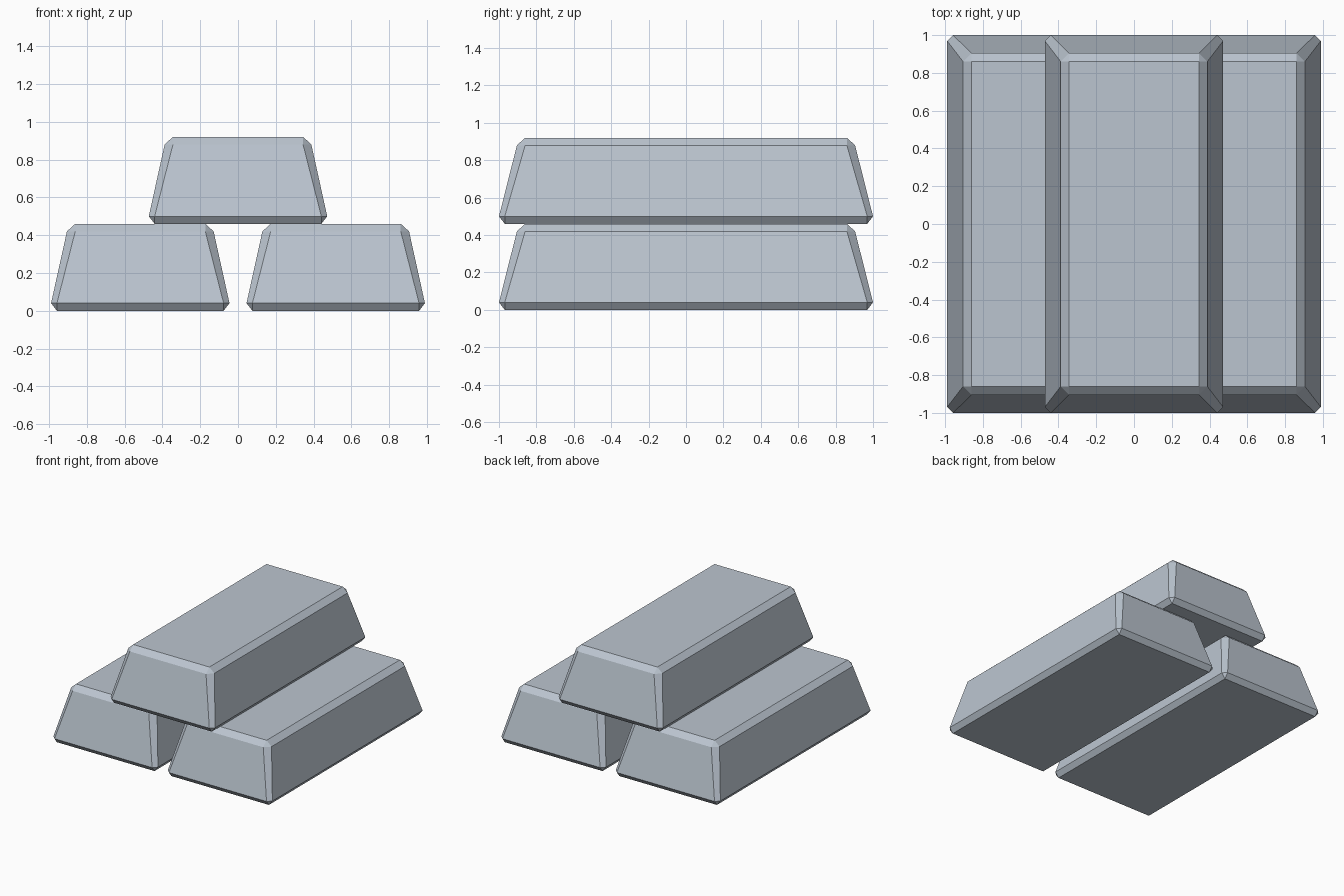
import bpy
import bmesh
import math

cube = bpy.data.objects.get("Cube")
if cube:
    bpy.data.objects.remove(cube, do_unlink=True)

# Cool silver-grey metal
metal = bpy.data.materials.new("silver_grey")
metal.use_nodes = True
colour = (0.50, 0.56, 0.63, 1.0)
metal.diffuse_color = colour
metal.node_tree.nodes["Principled BSDF"].inputs["Base Color"].default_value = colour

# Half width, half length, height and chamfer of each level of an ingot
LEVELS = [
    (0.441, 0.969, 0.0, 0.0),
    (0.472, 1.0, 0.04, 0.031),
    (0.388, 0.904, 0.42, 0.044),
    (0.344, 0.86, 0.46, 0.0),
]


def ingot(name, x, z):
    """Tapered bar with chamfered edges and corners."""
    bm = bmesh.new()
    for half_w, half_l, height, cut in LEVELS:
        corners = {(half_w - cut, half_l), (half_w, half_l - cut)}
        for px, py in sorted(corners):
            for sx in (-1, 1):
                for sy in (-1, 1):
                    bm.verts.new((sx * px, sy * py, height))
    bmesh.ops.convex_hull(bm, input=bm.verts)
    # Merge the hull triangles back into clean flat panels
    bmesh.ops.dissolve_limit(bm, angle_limit=math.radians(2),
                             verts=bm.verts, edges=bm.edges)
    bmesh.ops.recalc_face_normals(bm, faces=bm.faces)
    mesh = bpy.data.meshes.new(name)
    bm.to_mesh(mesh)
    bm.free()
    mesh.materials.append(metal)
    obj = bpy.data.objects.new(name, mesh)
    obj.location = (x, 0, z)
    bpy.context.collection.objects.link(obj)


# Two ingots side by side with a third resting across the gap
ingot("right_ingot", -0.517, 0)
ingot("left_ingot", 0.517, 0)
ingot("top_ingot", 0, 0.46)
